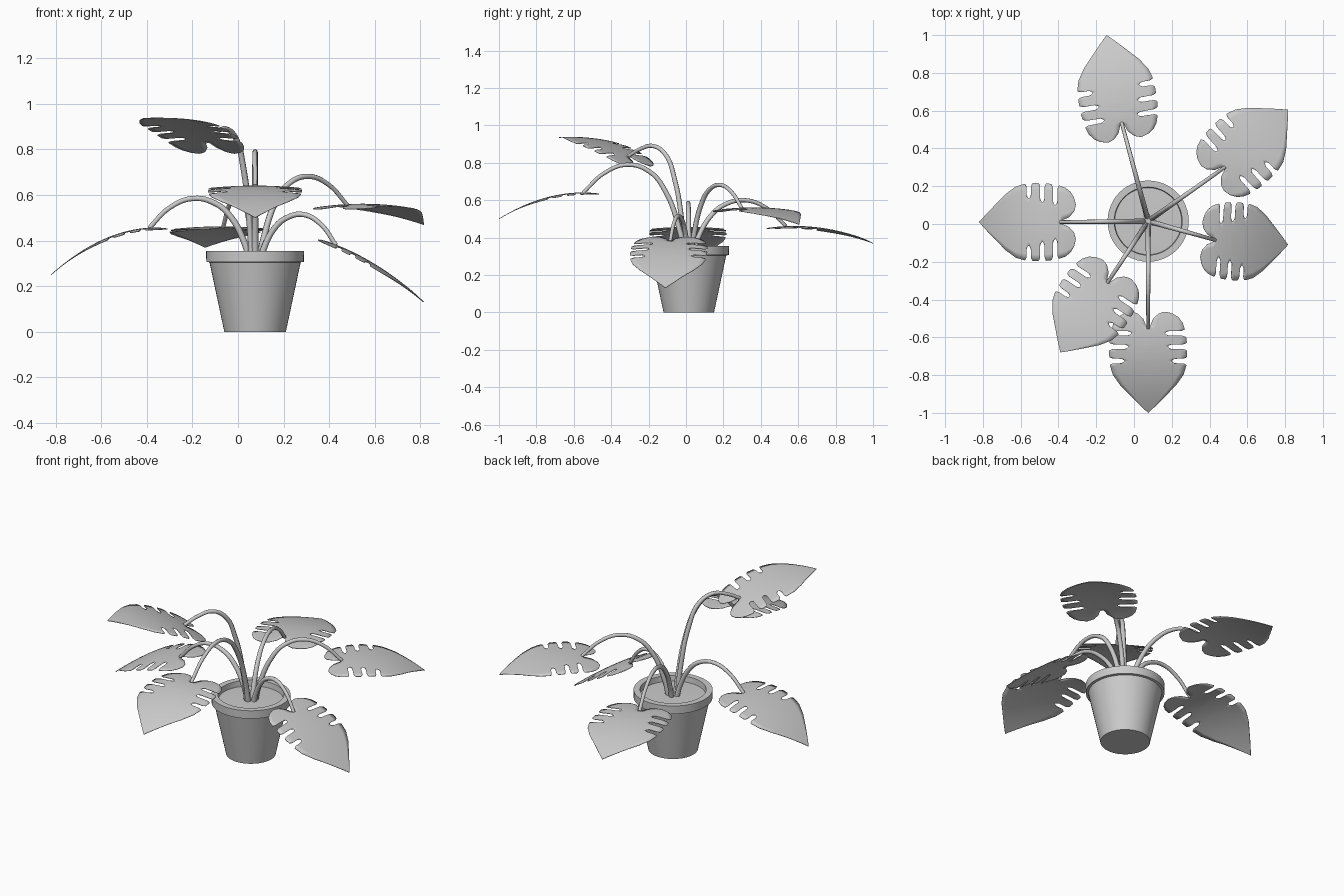
import bpy, bmesh, math
from mathutils import Vector

if "Cube" in bpy.data.objects:
    bpy.data.objects.remove(bpy.data.objects["Cube"])

CX, CY = 0.075, 0.015          # pot axis
UP = Vector((0, 0, 1))


def link(name, bm, angle=35):
    me = bpy.data.meshes.new(name)
    bm.to_mesh(me)
    bm.free()
    ob = bpy.data.objects.new(name, me)
    bpy.context.collection.objects.link(ob)
    bpy.ops.object.select_all(action='DESELECT')
    ob.select_set(True)
    bpy.context.view_layer.objects.active = ob
    bpy.ops.object.shade_smooth_by_angle(angle=math.radians(angle))
    return ob


def lathe(name, profile, n=48):
    bm = bmesh.new()
    vs = [bm.verts.new((CX + r, CY, z)) for r, z in profile]
    es = [bm.edges.new(p) for p in zip(vs, vs[1:])]
    bmesh.ops.spin(bm, geom=vs + es, cent=(CX, CY, 0), axis=(0, 0, 1),
                   angle=2 * math.pi, steps=n, use_duplicate=False)
    bmesh.ops.remove_doubles(bm, verts=bm.verts, dist=1e-5)
    bmesh.ops.recalc_face_normals(bm, faces=bm.faces)
    return link(name, bm)


# Pot with rim, and soil
lathe("pot", [(0, 0), (0.135, 0), (0.2, 0.305), (0.214, 0.307), (0.215, 0.355),
              (0.18, 0.355), (0.176, 0.31), (0, 0.31)])
lathe("soil", [(0, 0.325), (0.1, 0.325), (0.177, 0.322)])

# Leaf outline: (distance from stem joint, half width)
OUTER = [(-0.09, 0.095), (-0.08, 0.13), (-0.06, 0.16), (-0.03, 0.182), (0.02, 0.198),
         (0.1, 0.207), (0.2, 0.205), (0.26, 0.188), (0.32, 0.148), (0.38, 0.092),
         (0.43, 0.045), (0.475, 0.0)]
INNER = [(-0.09, 0.085), (-0.08, 0.055), (-0.05, 0.025), (-0.015, 0.012), (0, 0), (1, 0)]
SLITS = [(0.03, 0.09), (0.105, 0.105), (0.185, 0.125)]   # position, inner end
LENGTH = 0.475


def interp(table, v):
    for (a, p), (b, q) in zip(table, table[1:]):
        if v <= b:
            return p + (q - p) * (v - a) / (b - a)
    return table[-1][1]


def half_width(v):
    w = interp(OUTER, v)
    for c, inner in SLITS:
        d = abs(v - c)
        if d < 0.013:                                # rounded slit
            w = min(w, inner + 0.02 * (d / 0.013) ** 2)
        elif d < 0.024:                              # rounded finger ends
            w -= 0.022 * ((0.024 - d) / 0.011) ** 2
    return w


def leaf(name, joint, tip, bulge):
    joint, tip = Vector(joint), Vector(tip)
    chord = tip - joint
    side = chord.cross(UP).normalized()

    def place(u, v):
        t = v / LENGTH
        return joint + chord * t + side * u + UP * (bulge * 4 * t * (1 - t) - 0.25 * u * u)

    rows = [-0.09 + i * 0.005 for i in range(114)]
    for c, _ in SLITS:
        rows += [c - 0.0132, c - 0.0129, c + 0.0129, c + 0.0132]
    rows.sort()
    bm = bmesh.new()
    for s in (-1, 1):
        prev = None
        for v in rows:
            a, b = interp(INNER, v), half_width(v)
            cur = [bm.verts.new(place(s * (a + (b - a) * k / 6), v)) for k in range(7)]
            if prev:
                for k in range(6):
                    q = [prev[k], prev[k + 1], cur[k + 1], cur[k]]
                    bm.faces.new(q if s < 0 else q[::-1])
            prev = cur
    bmesh.ops.remove_doubles(bm, verts=bm.verts, dist=1e-5)
    bmesh.ops.recalc_face_normals(bm, faces=bm.faces)
    ob = link(name, bm, 40)
    mod = ob.modifiers.new("thickness", 'SOLIDIFY')
    mod.thickness = 0.003
    mod.offset = 0


# Arching stem: rises from the soil, peaks past halfway, drops to the leaf joint
ARCH = [(0, 0), (0.04, 0.24), (0.19, 0.71), (0.34, 0.92), (0.56, 1.0)]


def stem(name, joint, peak):
    joint = Vector(joint)
    d = Vector((joint.x - CX, joint.y - CY, 0))
    start = Vector((CX, CY, 0)) + d.normalized() * 0.025
    run = Vector((joint.x, joint.y, 0)) - start
    pts = [start + run * f + UP * (0.315 + (peak - 0.315) * h) for f, h in ARCH]
    pts.append(start + run * 0.79 + UP * (peak - 0.3 * (peak - joint.z)))
    pts.append(joint)
    cu = bpy.data.curves.new(name, 'CURVE')
    cu.dimensions = '3D'
    cu.bevel_depth = 0.012
    cu.bevel_resolution = 2
    cu.resolution_u = 6
    cu.use_fill_caps = True
    sp = cu.splines.new('BEZIER')
    sp.bezier_points.add(len(pts) - 1)
    for i, (bp, p) in enumerate(zip(sp.bezier_points, pts)):
        bp.co = p
        bp.handle_left_type = bp.handle_right_type = 'AUTO'
        bp.radius = 1.25 - 0.45 * i / 6
    ob = bpy.data.objects.new(name, cu)
    bpy.context.collection.objects.link(ob)


# Leaves: name, joint, tip, bulge, stem peak height
PLANT = [
    ("back", (-0.065, 0.535, 0.46), (-0.145, 1.0, 0.37), 0.028, 0.60),
    ("back_right", (0.48, 0.30, 0.555), (0.815, 0.605, 0.47), 0.035, 0.682),
    ("right", (0.43, -0.085, 0.38), (0.815, -0.11, 0.13), 0.025, 0.515),
    ("left", (-0.39, 0.01, 0.455), (-0.82, 0.01, 0.25), 0.045, 0.585),
    ("front_left", (-0.14, -0.31, 0.835), (-0.39, -0.68, 0.935), 0.035, 0.89),
    ("front", (0.075, -0.55, 0.64), (0.075, -1.0, 0.50), 0.035, 0.79),
]
for nm, joint, tip, bulge, peak in PLANT:
    leaf(nm + "_leaf", joint, tip, bulge)
    stem(nm + "_stem", joint, peak)
